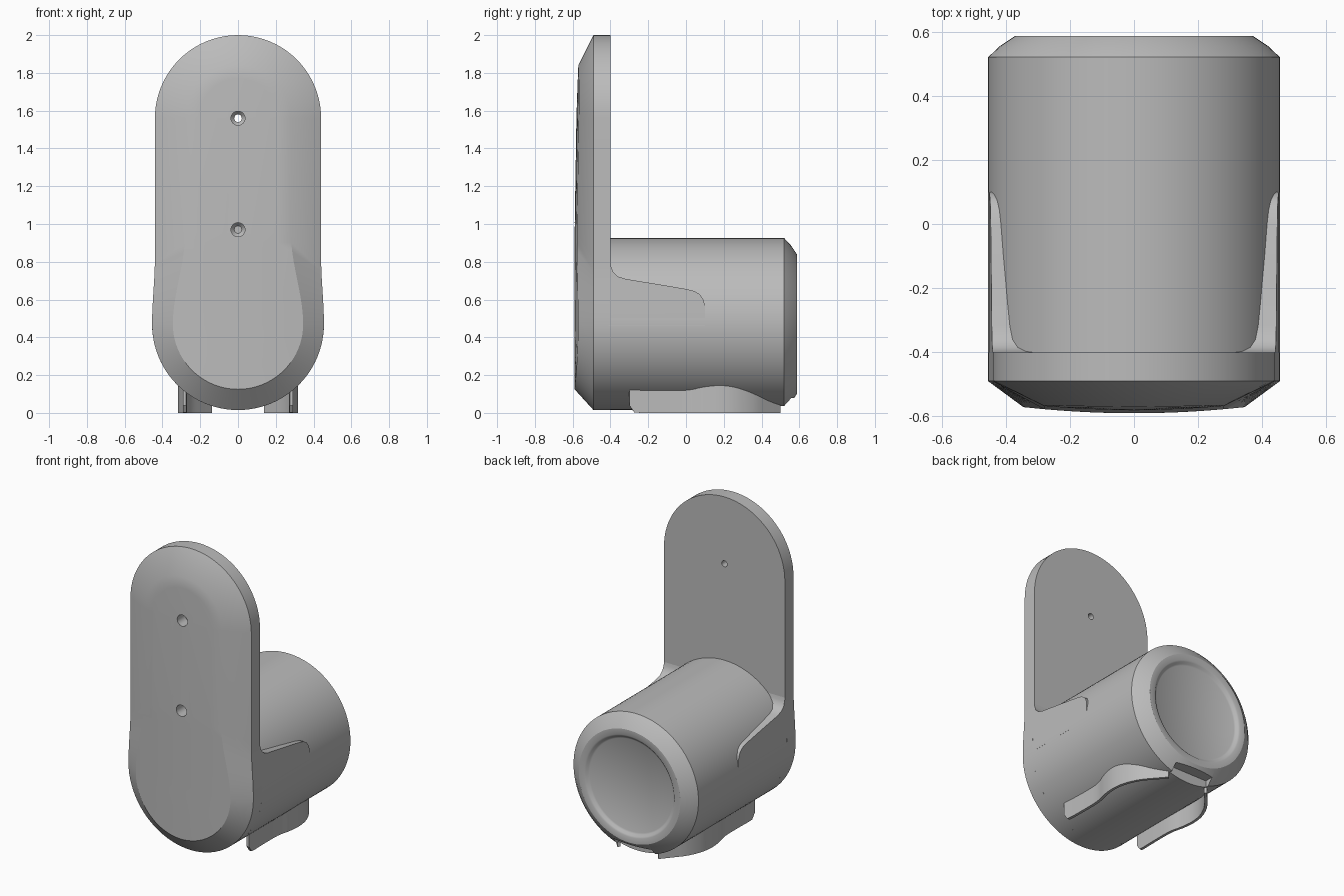
import bpy, bmesh, math
from mathutils import Vector

if "Cube" in bpy.data.objects:
    bpy.data.objects.remove(bpy.data.objects["Cube"])

grey = bpy.data.materials.new("plain grey")
grey.diffuse_color = (0.5, 0.5, 0.5, 1)
grey.use_nodes = True
grey.node_tree.nodes["Principled BSDF"].inputs["Base Color"].default_value = grey.diffuse_color
BOT, TOP = 0.47, 1.56          # centres of the plate's lower and upper arcs


def finish(name, bm, weld=True):
    if weld:
        bmesh.ops.remove_doubles(bm, verts=bm.verts, dist=1e-5)
    bmesh.ops.recalc_face_normals(bm, faces=bm.faces)
    me = bpy.data.meshes.new(name)
    bm.to_mesh(me)
    bm.free()
    me.materials.append(grey)
    ob = bpy.data.objects.new(name, me)
    bpy.context.collection.objects.link(ob)
    return ob


def activate(ob):
    bpy.ops.object.select_all(action='DESELECT')
    ob.select_set(True)
    bpy.context.view_layer.objects.active = ob


def smooth(ob, angle=30):
    activate(ob)
    bpy.ops.object.shade_smooth_by_angle(angle=math.radians(angle))


def cut(ob, cutter):
    activate(ob)
    mod = ob.modifiers.new("cut", 'BOOLEAN')
    mod.object, mod.operation, mod.solver = cutter, 'DIFFERENCE', 'EXACT'
    bpy.ops.object.modifier_apply(modifier=mod.name)
    bpy.data.objects.remove(cutter)


def skin(bm, rings, closed=True):
    """Join successive rings of points with quads."""
    vs = [[bm.verts.new(p) for p in r] for r in rings]
    n = len(vs[0])
    for a, b in zip(vs, vs[1:]):
        for i in range(n if closed else n - 1):
            j = (i + 1) % n
            bm.faces.new((a[i], a[j], b[j], b[i]))
    return vs


def lathe(name, profile, z, n=96):
    """Revolve (radius, y) points around a y axis at height z."""
    bm = bmesh.new()
    rings = [[(r * math.cos(2 * math.pi * i / n), y, z + r * math.sin(2 * math.pi * i / n))
              for i in range(n)] for r, y in profile]
    vs = skin(bm, rings)
    bm.faces.new(vs[0])
    bm.faces.new(vs[-1])
    return finish(name, bm)


def half_width(z, rb, rt, z_end):
    t = min(max((z - BOT) / (z_end - BOT), 0), 1)
    return rb + (rt - rb) * t * t * (3 - 2 * t)


def outline(rb, rt, z_end):
    """Closed plate outline: round foot, soft waist, round top."""
    n = 20
    right = [(rb * math.sin(a), BOT - rb * math.cos(a))
             for a in (i * math.pi / 2 / n for i in range(n))]
    right += [(half_width(z, rb, rt, z_end), z)
              for z in (BOT + (z_end - BOT) * i / 10 for i in range(11))]
    right += [(rt * math.cos(a), TOP + rt * math.sin(a))
              for a in (i * math.pi / 2 / n for i in range(n + 1))]
    return right + [(-x, z) for x, z in right[-2:0:-1]]


def dome(x, z):
    return -0.59 + 0.16 * x * x + 0.02 * max(0, (z - 0.9) / 0.94) ** 2


# wall plate with chamfered rim and slightly domed front
OUTER = (0.455, 0.44, 0.82)
outer, inner = outline(*OUTER), outline(0.345, 0.28, 0.95)
rings = [[(x, y, z) for x, z in outer] for y in (-0.40, -0.49)]
for s in (1, 0.75, 0.5, 0.25, 0):
    ring = []
    for x, z in inner:
        c = min(max(z, BOT), TOP)
        px, pz = x * s, c + (z - c) * s
        ring.append((px, dome(px, pz), pz))
    rings.append(ring)
bm = bmesh.new()
vs = skin(bm, rings)
bm.faces.new(vs[0])
bmesh.ops.remove_doubles(bm, verts=bm.verts, dist=1e-5)
bmesh.ops.dissolve_degenerate(bm, edges=bm.edges, dist=1e-6)
plate = finish("wall_plate", bm)

# screw holes: upper goes through, lower is blind
cut(plate, lathe("upper_hole", [(0.037, -0.7), (0.037, -0.5), (0.02, -0.48), (0.02, -0.3)], 1.56, 24))
cut(plate, lathe("lower_hole", [(0.037, -0.7), (0.037, -0.5), (0.02, -0.48)], 0.97, 24))
smooth(plate, 25)

# drum body with chamfered rear rim and shallow recess
body = lathe("drum_body", [(0.455, -0.402), (0.455, 0.52), (0.418, 0.555), (0.37, 0.587),
                           (0.332, 0.587), (0.322, 0.582), (0.312, 0.572), (0.302, 0.567)], BOT)

# cable notch under the rear rim
bm = bmesh.new()
bmesh.ops.create_cube(bm, size=1)
for v in bm.verts:
    v.co = Vector((v.co.x * 0.28, 0.6 + v.co.y * 0.2, v.co.z * 0.16))
cut(body, finish("notch_cutter", bm))
smooth(body)

# cheeks that blend the plate sides into the drum: (rear y, z) edge
EDGE = [(0.10, 0.46), (0.10, 0.57), (0.092, 0.60), (0.075, 0.626), (0.045, 0.645), (0.0, 0.656),
        (-0.16, 0.683), (-0.32, 0.709), (-0.36, 0.722), (-0.385, 0.745), (-0.397, 0.775), (-0.402, 0.81)]
for side, sx in (("left", -1), ("right", 1)):
    bm = bmesh.new()
    rings = []
    for y, z in EDGE:
        w = half_width(z, *OUTER) * sx
        rings.append([(0.29 * sx, -0.41, z), (w, -0.41, z), (w, y, z), (0.29 * sx, y, z)])
    vs = skin(bm, rings)
    bm.faces.new(vs[0])
    bm.faces.new(vs[-1])
    smooth(finish(side + "_cheek", bm))

# curved thin feet: plan path (x, y) smoothed by a spline
PATH = [(0.292, -0.30), (0.288, -0.15), (0.29, 0.0), (0.309, 0.09), (0.318, 0.18), (0.305, 0.27),
        (0.265, 0.36), (0.21, 0.43), (0.15, 0.50)]


def spline(pts, steps=4):
    out = []
    p = [Vector(q) for q in [pts[0]] + pts + [pts[-1]]]
    for a, b, c, d in zip(p, p[1:], p[2:], p[3:]):
        for i in range(steps):
            t = i / steps
            out.append(0.5 * (2 * b + (c - a) * t + (2 * a - 5 * b + 4 * c - d) * t * t
                              + (3 * b - a - 3 * c + d) * t ** 3))
    return out + [p[-1]]


def foot_bottom(y):
    """Rounded lower front corner."""
    d = max(0, -0.26 - y)
    return 0.04 - math.sqrt(max(0, 0.04 ** 2 - d * d))


for side, sx in (("left", -1), ("right", 1)):
    path = spline(PATH)
    bm = bmesh.new()
    rings = []
    for i, p in enumerate(path):
        t = (path[min(i + 1, len(path) - 1)] - path[max(i - 1, 0)]).normalized()
        q = p + Vector((-t.y, t.x)) * 0.018
        zb = foot_bottom(p.y)
        # tops stay buried inside the drum
        zt = BOT - math.sqrt(0.455 ** 2 - p.x ** 2) + 0.02
        rings.append([(p.x * sx, p.y, zb), (p.x * sx, p.y, zt),
                      (q.x * sx, q.y, zt), (q.x * sx, q.y, zb)])
    vs = skin(bm, rings)
    bm.faces.new(vs[0])
    bm.faces.new(vs[-1])
    smooth(finish(side + "_foot", bm))
